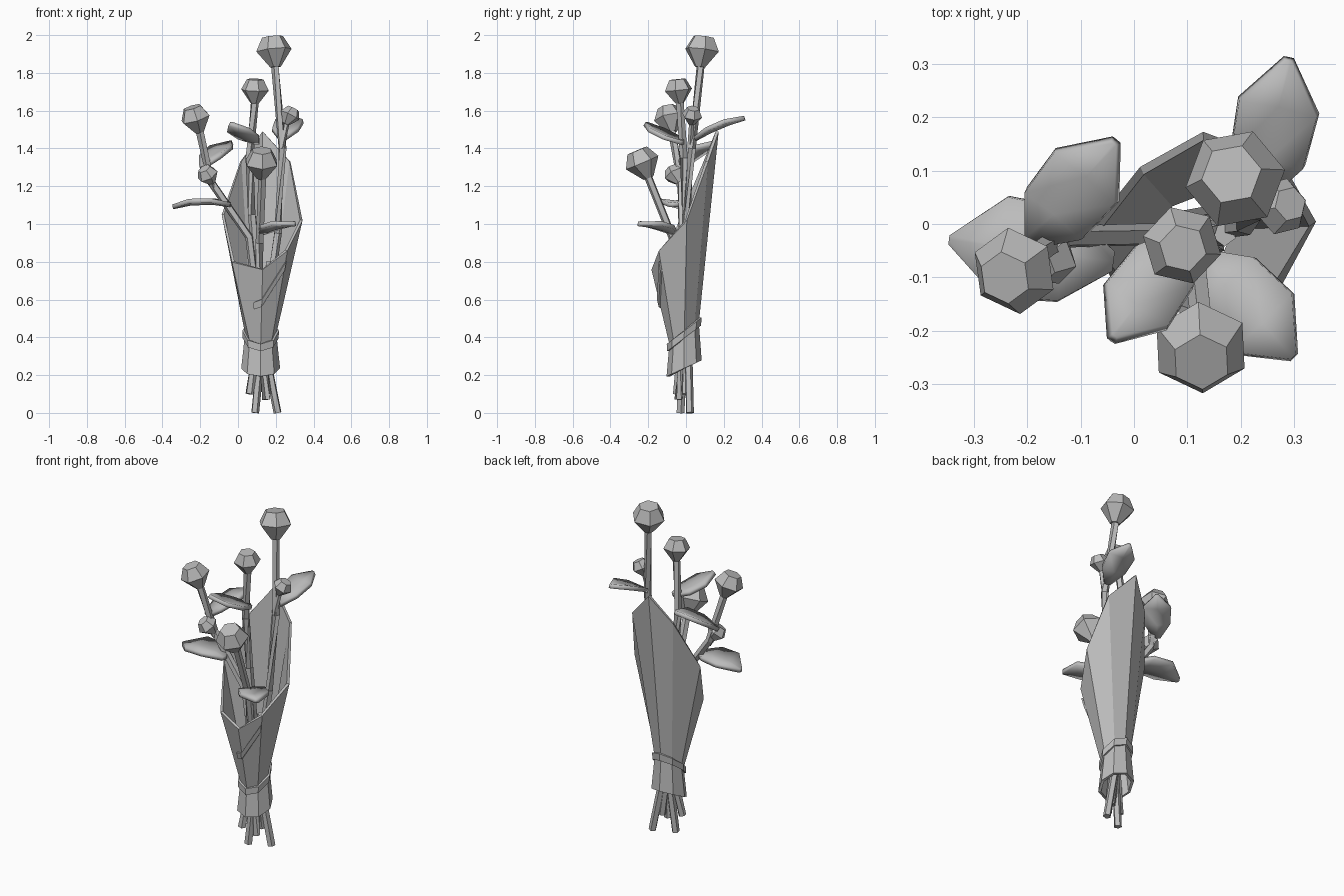
import bpy, bmesh, math
from mathutils import Vector

cube = bpy.data.objects.get("Cube")
if cube:
    bpy.data.objects.remove(cube, do_unlink=True)

GREY = (0.5, 0.5, 0.5, 1)
mat = bpy.data.materials.new("plain grey")
mat.use_nodes = True
mat.diffuse_color = GREY
mat.node_tree.nodes["Principled BSDF"].inputs["Base Color"].default_value = GREY


def finish(name, bm, thick=0, offset=0, smooth=False):
    bmesh.ops.recalc_face_normals(bm, faces=bm.faces)
    me = bpy.data.meshes.new(name)
    bm.to_mesh(me)
    bm.free()
    me.materials.append(mat)
    ob = bpy.data.objects.new(name, me)
    bpy.context.collection.objects.link(ob)
    if thick:
        mod = ob.modifiers.new("thickness", "SOLIDIFY")
        mod.thickness, mod.offset = thick, offset
    if smooth:
        bpy.ops.object.select_all(action="DESELECT")
        ob.select_set(True)
        bpy.context.view_layer.objects.active = ob
        bpy.ops.object.shade_smooth_by_angle(angle=math.radians(30))
    return ob


def loft(name, rings, cap=False, closed=True, **kw):
    """Skin a list of point rings."""
    bm = bmesh.new()
    vs = [[bm.verts.new(p) for p in r] for r in rings]
    n = len(rings[0])
    for a, b in zip(vs, vs[1:]):
        for i in range(n if closed else n - 1):
            j = (i + 1) % n
            bm.faces.new((a[i], a[j], b[j], b[i]))
    if cap:
        bm.faces.new(vs[0])
        bm.faces.new(vs[-1])
    return finish(name, bm, **kw)


def ring(centre, axis, r, sides):
    q = Vector(axis).to_track_quat("Z", "Y")
    return [Vector(centre) + q @ Vector((r * math.cos(t), r * math.sin(t), 0))
            for t in (math.tau * (k + 0.5) / sides for k in range(sides))]


def stem(name, pts, r=0.022):
    pts = [Vector(p) for p in pts]
    last = len(pts) - 1
    rings = [ring(p, pts[min(i + 1, last)] - pts[max(i - 1, 0)], r, 5)
             for i, p in enumerate(pts)]
    loft(name, rings, cap=True)


def bud(name, centre, axis, r):
    """Faceted bud: narrow foot, wide middle, flat crown."""
    c, a = Vector(centre), Vector(axis).normalized()
    profile = [(-0.95, 0.3), (0, 1), (0.75, 0.6)]
    loft(name, [ring(c + a * h * r, a, w * r, 6) for h, w in profile], cap=True)


def leaf(name, base, tip, width, arch=0.0):
    """Pointed leaf with a shallow fold along the midrib."""
    base, tip = Vector(base), Vector(tip)
    d = tip - base
    side = d.cross(Vector((0, 0, 1))).normalized()
    up = side.cross(d).normalized()
    rows = []
    for t, w in ((0, 0.2), (0.3, 0.88), (0.68, 0.95), (1, 0.1)):
        mid = base + d * t + up * arch * math.sin(math.pi * t)
        rows.append([mid + side * s * w * width / 2 + up * abs(s) * w * 0.012
                     for s in (-1, 0, 1)])
    loft(name, rings=rows, closed=False, thick=0.024, smooth=True)


# Main stems, each topped with a bud
stem("tall_stem", [(0.09, -0.03, 0), (0.13, -0.01, 0.4), (0.21, 0.0, 0.95),
                   (0.235, 0.03, 1.4), (0.195, 0.08, 1.86)])
bud("tall_bud", (0.19, 0.085, 1.92), (-0.1, 0.12, 1), 0.095)
stem("middle_stem", [(0.21, 0.02, 0), (0.13, 0.01, 0.4), (0.075, 0.0, 1.05),
                     (0.06, -0.01, 1.35), (0.09, -0.035, 1.66)])
bud("middle_bud", (0.09, -0.04, 1.71), (0.03, -0.1, 1), 0.075)
stem("side_stem", [(0.16, 0.0, 0.1), (0.12, 0, 0.4), (0.06, -0.02, 0.93),
                   (-0.14, -0.025, 1.22), (-0.205, -0.075, 1.5)])
bud("side_bud", (-0.225, -0.088, 1.56), (-0.3, -0.22, 1), 0.083)
stem("front_stem", [(0.06, -0.05, 0.1), (0.11, -0.02, 0.4), (0.115, -0.06, 0.9),
                    (0.13, -0.2, 1.25)])
bud("front_bud", (0.125, -0.232, 1.325), (0.02, -0.42, 1), 0.093)
stem("short_stem", [(0.15, -0.04, 0.07), (0.13, -0.02, 0.4), (0.17, -0.02, 0.8)])

# Small side buds on stalks
stem("right_stalk", [(0.23, 0.02, 1.4), (0.26, 0.03, 1.54)], 0.014)
bud("right_small_bud", (0.275, 0.033, 1.575), (0.4, 0.1, 0.8), 0.055)
stem("left_stalk", [(-0.13, -0.03, 1.19), (-0.155, -0.055, 1.24)], 0.014)
bud("left_small_bud", (-0.16, -0.06, 1.26), (-0.4, -0.4, 0.7), 0.058)

# Leaves
leaf("back_leaf", (0.235, 0.05, 1.45), (0.29, 0.31, 1.56), 0.16, 0.01)
leaf("upper_leaf", (0.1, -0.02, 1.43), (-0.04, -0.215, 1.53), 0.15, -0.015)
leaf("left_back_leaf", (-0.19, -0.03, 1.3), (-0.035, 0.155, 1.43), 0.16, 0.01)
leaf("left_leaf", (-0.04, -0.07, 1.1), (-0.345, -0.03, 1.09), 0.2, 0.02)
leaf("front_leaf", (0.12, -0.06, 0.95), (0.3, -0.25, 1.0), 0.17, 0.01)

# Paper wrap: rim points run from the front, round the model's left, to the back
rim = [Vector(p) for p in (
    (0.13, -0.175, 0.76), (0.255, -0.14, 0.86), (0.335, 0.0, 1.02), (0.275, 0.11, 1.33),
    (0.13, 0.165, 1.49), (0.015, 0.1, 1.33), (-0.08, -0.02, 1.05), (-0.025, -0.12, 0.8))]


def oval(rx, ry, z, slope):
    pts = []
    for k in range(8):
        t = math.tau * k / 8
        y = -math.cos(t) * ry
        pts.append(Vector((0.12 + math.sin(t) * rx, y - 0.01, z + slope * y)))
    return pts


waist = oval(0.075, 0.07, 0.42, 0.8)
hem = oval(0.095, 0.085, 0.235, 0.5)
loft("paper_wrap", [hem, waist, rim], thick=0.016)

# Tie round the waist
loft("tie_band", [oval(0.085, 0.08, 0.395, 0.85), oval(0.087, 0.082, 0.435, 0.85)],
     thick=0.02)


# Diagonal folded strip on the front of the wrap
def on_wrap(k, t):
    p = waist[k].lerp(rim[k], t)
    return p + Vector((p.x - 0.12, p.y, 0)).normalized() * 0.013


strip = [[on_wrap(7, a).lerp(on_wrap(0, b), 0.6), on_wrap(0, b), on_wrap(1, c)]
         for a, b, c in ((0.35, 0.5, 0.78), (0.43, 0.6, 0.88))]
loft("fold_strip", strip, closed=False, thick=0.009)
